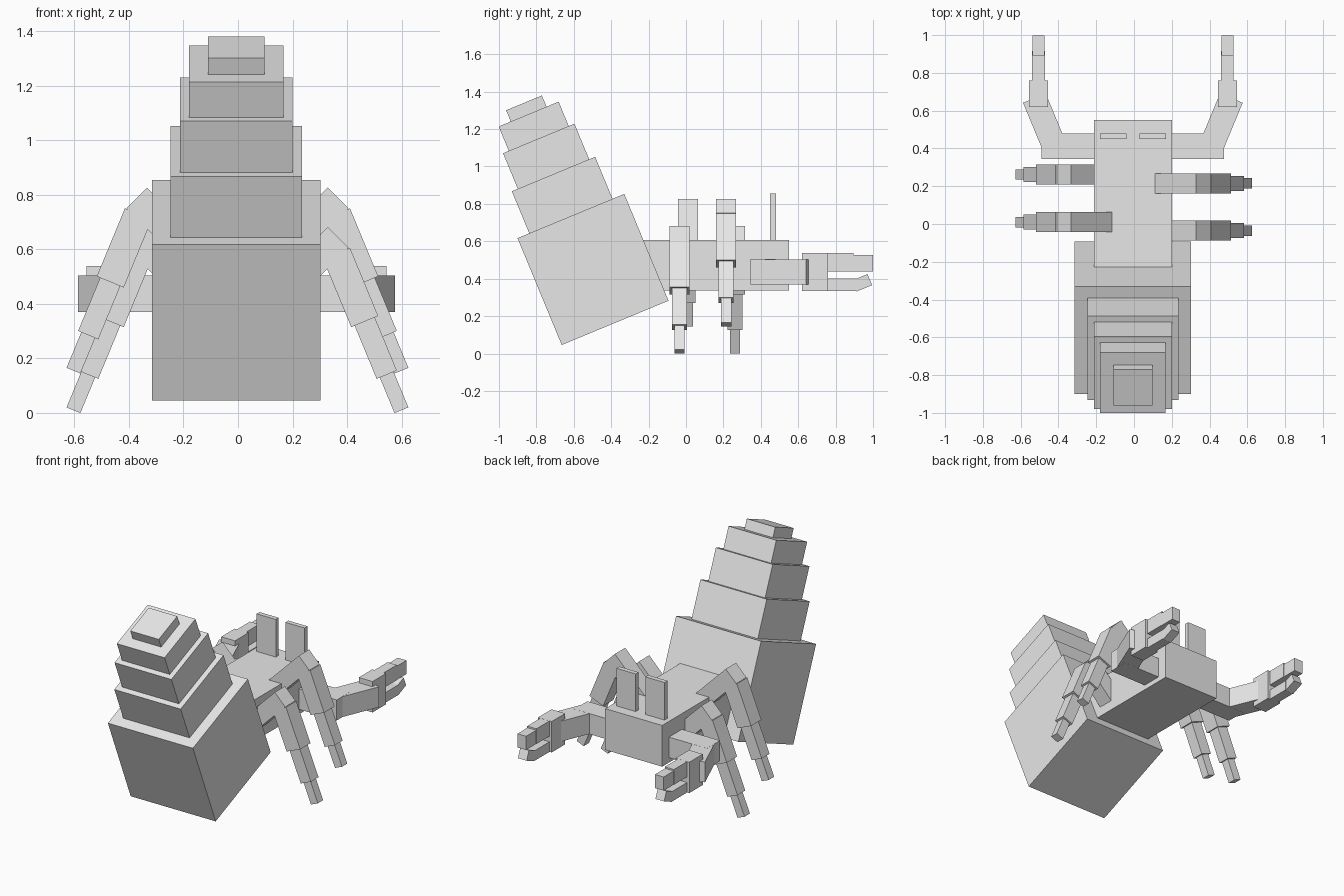
import bpy
from math import radians, sin, cos
from mathutils import Matrix, Vector

if "Cube" in bpy.data.objects:
    bpy.data.objects.remove(bpy.data.objects["Cube"], do_unlink=True)

grey = bpy.data.materials.new("light_grey")
grey.use_nodes = True
grey.diffuse_color = (0.8, 0.8, 0.8, 1)
grey.node_tree.nodes["Principled BSDF"].inputs["Base Color"].default_value = (0.8, 0.8, 0.8, 1)

TILT = radians(22.5)
MID = -0.006


def box(name, centre, size, axis="X", angle=0.0):
    """Flat-sided block, optionally turned about one axis."""
    bpy.ops.mesh.primitive_cube_add(size=1)
    ob = bpy.context.object
    ob.name = name
    ob.data.transform(Matrix.Translation(centre) @ Matrix.Rotation(angle, 4, axis)
                      @ Matrix.Diagonal((*size, 1)))
    ob.data.materials.append(grey)
    return ob


def span(name, x, y, z):
    """Upright block between limits."""
    lims = (x, y, z)
    return box(name, [(a + b) / 2 for a, b in lims], [b - a for a, b in lims])


# Body and eye stalks
span("body", (-0.212, 0.202), (-0.3, 0.55), (0.337, 0.608))
for side, x in (("right", -0.11), ("left", 0.1)):
    span(side + "_eye_stalk", (x - 0.07, x + 0.07), (0.45, 0.48), (0.6, 0.855))

# Stepped shell, leaning backwards
up = Vector((0, -sin(TILT), cos(TILT)))
base = Vector((MID, -0.379, 0.164))
for i, (width, height) in enumerate(((0.618, 0.618), (0.482, 0.243), (0.413, 0.206),
                                     (0.347, 0.141), (0.207, 0.065))):
    box(f"shell_tier_{i + 1}", base + up * height / 2, (width, width, height), "X", TILT)
    base += up * height


def leg(name, s, y, drop):
    """Raised thigh and three tapering blocks along one shin line."""
    def part(label, end, tilt, length, width):
        d = Vector((s * sin(tilt), 0, cos(tilt)))
        c = Vector((s * end[0] - 0.002, y, end[1] - drop)) - d * length / 2
        box(f"{name}_{label}", c, (width, width, length), "Y", s * tilt)

    part("thigh", (0.369, 0.788), radians(45), 0.35, 0.107)
    shin = radians(180) - TILT
    for label, t, length, width in (("upper_shin", 0, 0.27, 0.107),
                                    ("lower_shin", 0.211, 0.24, 0.08),
                                    ("foot", 0.352, 0.17, 0.055)):
        end = (0.4665 + t * sin(TILT), 0.48 - t * cos(TILT))
        part(label, end, shin, length, width)


# Walking pose: opposite corners are raised
leg("front_left_leg", 1, 0.215, 0)
leg("rear_left_leg", 1, -0.035, 0.145)
leg("front_right_leg", -1, 0.262, 0.145)
leg("rear_right_leg", -1, 0.01, 0)

# Claw arms
for side, s in (("left", 1), ("right", -1)):
    def place(label, x, y, z, size, axis="X", angle=0.0):
        box(f"{side}_{label}", (MID + s * x, y, z), size, axis, angle)

    place("upper_arm", 0.33, 0.412, 0.437, (0.305, 0.135, 0.135))
    place("forearm", 0.464, 0.528, 0.437, (0.13, 0.3, 0.134), "Z", -s * TILT)
    place("palm", 0.5, 0.69, 0.437, (0.1, 0.14, 0.203))
    place("upper_finger", 0.5, 0.82, 0.488, (0.067, 0.15, 0.1))
    place("upper_fingertip", 0.5, 0.944, 0.483, (0.063, 0.11, 0.09))
    place("lower_finger", 0.5, 0.83, 0.368, (0.067, 0.17, 0.066))
    place("lower_fingertip", 0.5, 0.941, 0.378, (0.063, 0.09, 0.064), "X", TILT)
